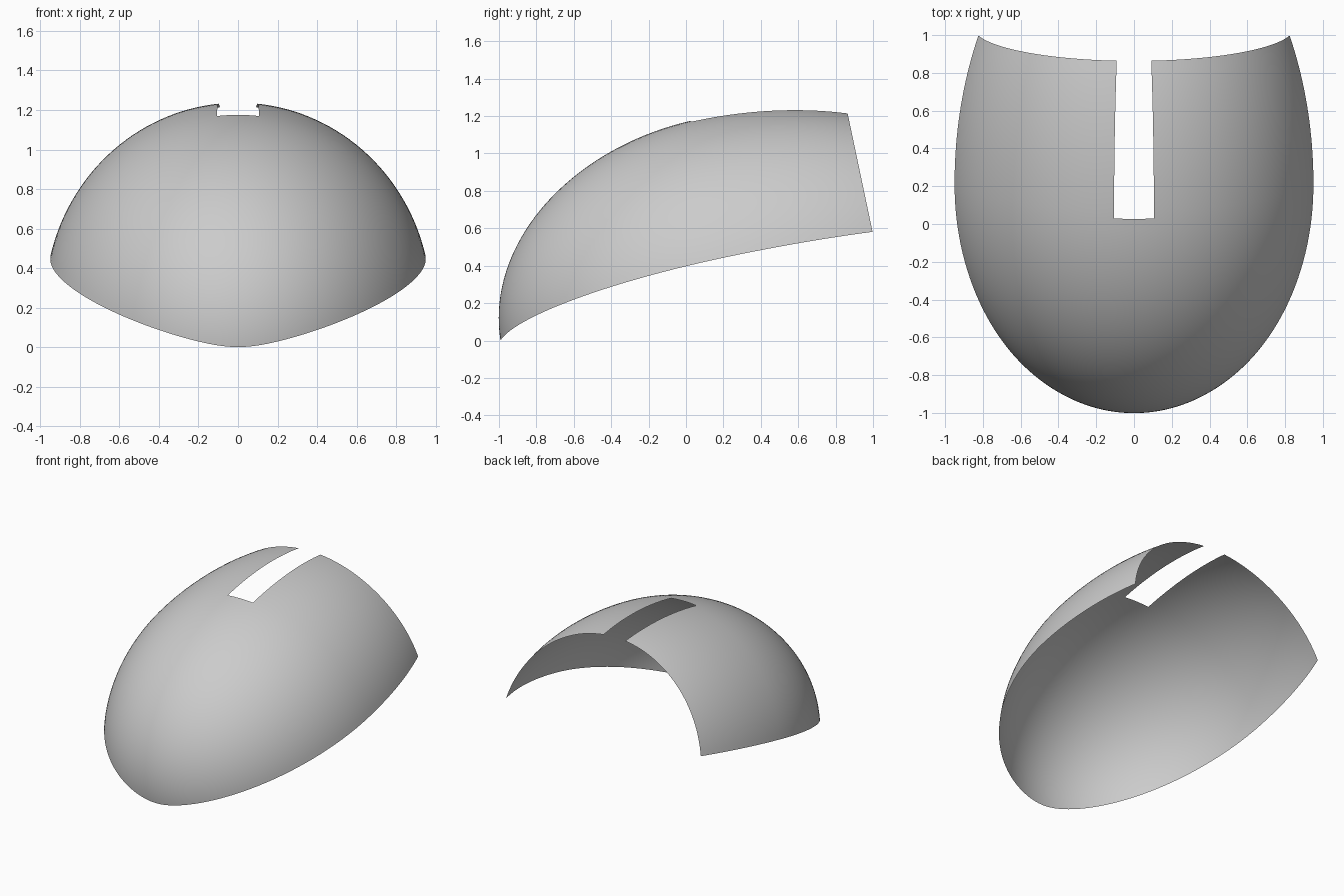
import bpy, bmesh
from math import sin, cos, asin, acos, sqrt, radians, pi

if "Cube" in bpy.data.objects:
    bpy.data.objects.remove(bpy.data.objects["Cube"])

TILT = asin(0.206)                 # shell axis leans up towards the back
RAD, U0, V0 = 0.976, 0.30, 0.174   # max radius, widest station, axis height
LEN_FRONT, LEN_BACK, U_END = 1.27, 1.60, 1.097
SLOT_U, SLOT_HALF = 0.27, radians(6.2)

# Stations along the axis: (u, radius), egg profile blunt to the front
stations = []
phi0, phi1 = asin(0.0365), acos((U0 - SLOT_U) / LEN_FRONT)
N1, N2 = 48, 20
for i in range(N1 + 1):
    p = phi0 + (phi1 - phi0) * (i / N1) ** 1.3
    stations.append((U0 - LEN_FRONT * cos(p), RAD * sin(p)))
for i in range(1, N2 + 1):
    u = SLOT_U + (U_END - SLOT_U) * i / N2
    a = LEN_BACK if u > U0 else LEN_FRONT
    stations.append((u, RAD * sqrt(1 - ((u - U0) / a) ** 2)))

# Columns around the arch, with a narrow central strip for the slot
SIDE, MID = 30, 4
half = SLOT_HALF / (pi - 2 * asin(0.229))
cols = [(0.5 - half) * i / SIDE for i in range(SIDE)]
cols += [0.5 - half + 2 * half * i / MID for i in range(MID)]
cols += [0.5 + half + (0.5 - half) * i / SIDE for i in range(SIDE + 1)]

bm = bmesh.new()
rings = []
for u, r in stations:
    rim = asin(min(1, sqrt((0.226 * r) ** 2 + 0.035 ** 2) / r))
    ring = []
    for f in cols:
        t = rim + (pi - 2 * rim) * f
        v = V0 + r * sin(t)
        ring.append(bm.verts.new((r * cos(t),
                                  u * cos(TILT) - v * sin(TILT),
                                  u * sin(TILT) + v * cos(TILT))))
    rings.append(ring)

# Skin, leaving the slot open at the back
for i in range(len(rings) - 1):
    for j in range(len(cols) - 1):
        if i >= N1 and SIDE <= j < SIDE + MID:
            continue
        a, b = rings[i], rings[i + 1]
        bm.faces.new((a[j], b[j], b[j + 1], a[j + 1]))
bmesh.ops.delete(bm, geom=[v for v in bm.verts if not v.link_faces], context='VERTS')
bmesh.ops.remove_doubles(bm, verts=bm.verts[:], dist=1e-4)
low = min(v.co.z for v in bm.verts)
bmesh.ops.translate(bm, verts=bm.verts[:], vec=(0, 0, -low))
for f in bm.faces:
    f.smooth = True

me = bpy.data.meshes.new("slotted_shell")
bm.to_mesh(me)
bm.free()
ob = bpy.data.objects.new("slotted_shell", me)
bpy.context.collection.objects.link(ob)
